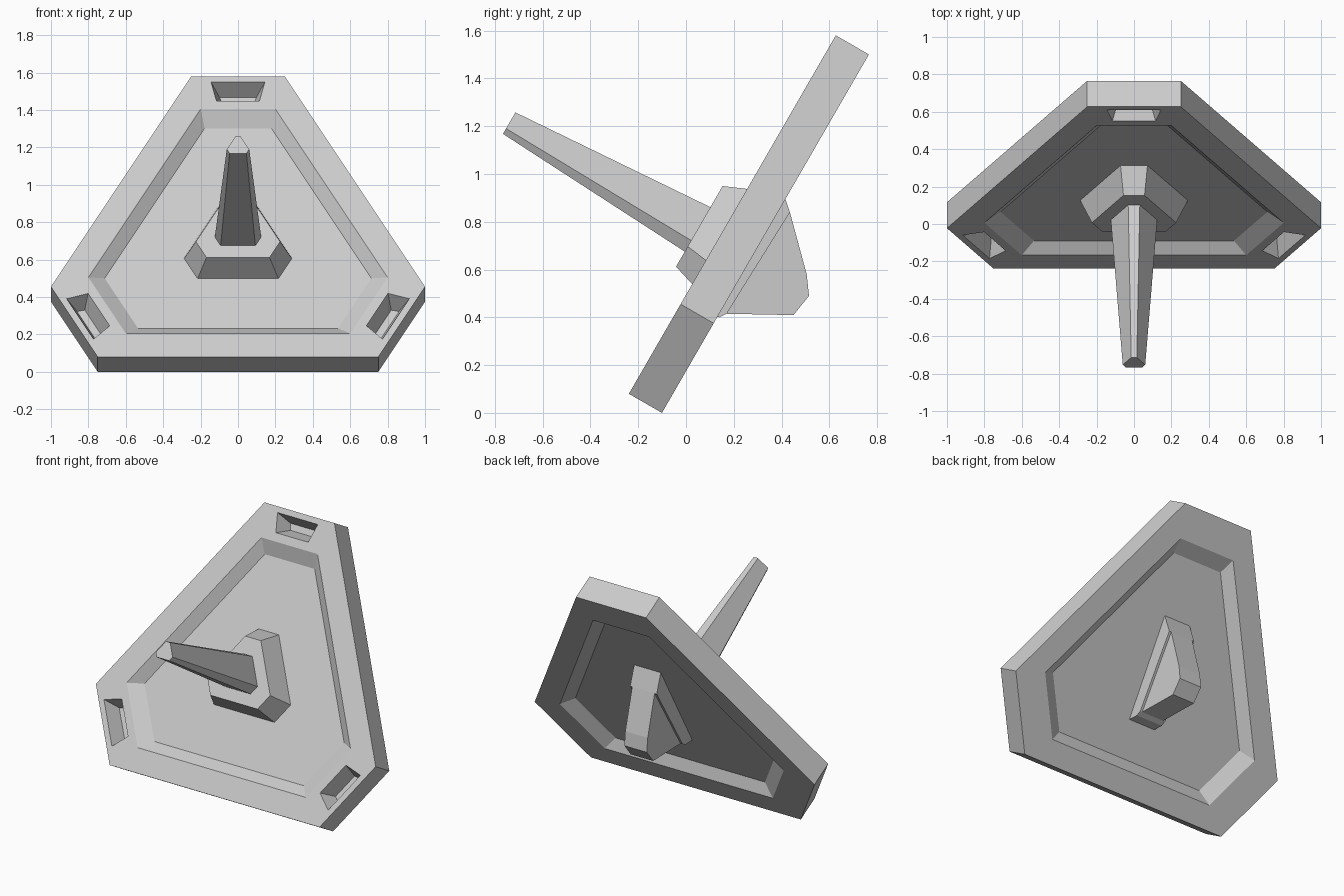
import bpy, bmesh
from math import radians, sqrt
from mathutils import Matrix

if "Cube" in bpy.data.objects:
    bpy.data.objects.remove(bpy.data.objects["Cube"])

# Local frame of the leaning plate: x right, y up the plate, z out of its front
FRAME = Matrix.Translation((0, 0.191, 0.665)) @ Matrix.Rotation(radians(60), 4, 'X')
R = sqrt(3)
IN = 1.25 / R                                   # inradius of the full triangle
HEX = [(-0.75, -IN), (0.75, -IN), (1, R / 4 - IN),
       (0.25, R - IN), (-0.25, R - IN), (-1, R / 4 - IN)]


def loft(name, loops, matrix=FRAME):
    """Join equal-length loops of points with quads and cap both ends."""
    bm = bmesh.new()
    rings = [[bm.verts.new(p) for p in loop] for loop in loops]
    n = len(rings[0])
    for a, b in zip(rings, rings[1:]):
        for i in range(n):
            j = (i + 1) % n
            bm.faces.new((a[i], a[j], b[j], b[i]))
    bm.faces.new(rings[0])
    bm.faces.new(rings[-1])
    bmesh.ops.recalc_face_normals(bm, faces=bm.faces)
    me = bpy.data.meshes.new(name)
    bm.to_mesh(me)
    bm.free()
    ob = bpy.data.objects.new(name, me)
    bpy.context.collection.objects.link(ob)
    ob.matrix_world = matrix
    return ob


def hexes(*levels):
    """Truncated-triangle loops, one per (scale, height)."""
    return [[(x * s, y * s, z) for x, y in HEX] for s, z in levels]


def fin(name, half, profile):
    """Side profile (y, z) extruded across x."""
    return loft(name, [[(x, y, z) for y, z in profile] for x in (-half, half)])


# Plate with a recessed panel on each face
plate = loft("plate", hexes((0.713, 0.027), (0.8, 0.08), (1, 0.08),
                            (1, -0.08), (0.8, -0.08), (0.713, -0.027)))

# Tapered slots at the three corners
rim = [(-0.115, 0.859), (0.115, 0.859), (0.144, 0.975), (-0.144, 0.975)]
pit = [(-0.085, 0.897), (0.085, 0.897), (0.098, 0.937), (-0.098, 0.937)]
over = [(a[0] * 1.2 - b[0] * 0.2, a[1] * 1.2 - b[1] * 0.2) for a, b in zip(rim, pit)]
for k in range(3):
    cutter = loft("slot_cutter", [[(x, y, -0.02) for x, y in pit],
                                  [(x, y, 0.10) for x, y in over]],
                  FRAME @ Matrix.Rotation(radians(120 * k), 4, 'Z'))
    cutter.hide_render = True
    mod = plate.modifiers.new("slot", 'BOOLEAN')
    mod.operation = 'DIFFERENCE'
    mod.solver = 'EXACT'
    mod.object = cutter
    bpy.context.view_layer.objects.active = plate
    bpy.ops.object.modifier_apply(modifier=mod.name)
    bpy.data.objects.remove(cutter)

# Boss and spike on the front
loft("boss", hexes((0.291, 0.02), (0.225, 0.175)))
loft("spike", hexes((0.125, 0.16), (0.06, 1.08)))

# Fin and its slightly wider foot on the back
fin("fin_foot", 0.095, [(0.365, -0.02), (0.273, -0.124), (-0.227, -0.107),
                        (-0.255, -0.088), (-0.29, -0.02)])
fin("rear_fin", 0.08, [(0.36, -0.025), (0.273, -0.124), (0.083, -0.315), (0.01, -0.368),
                       (-0.092, -0.352), (-0.227, -0.107), (-0.28, -0.025)])
